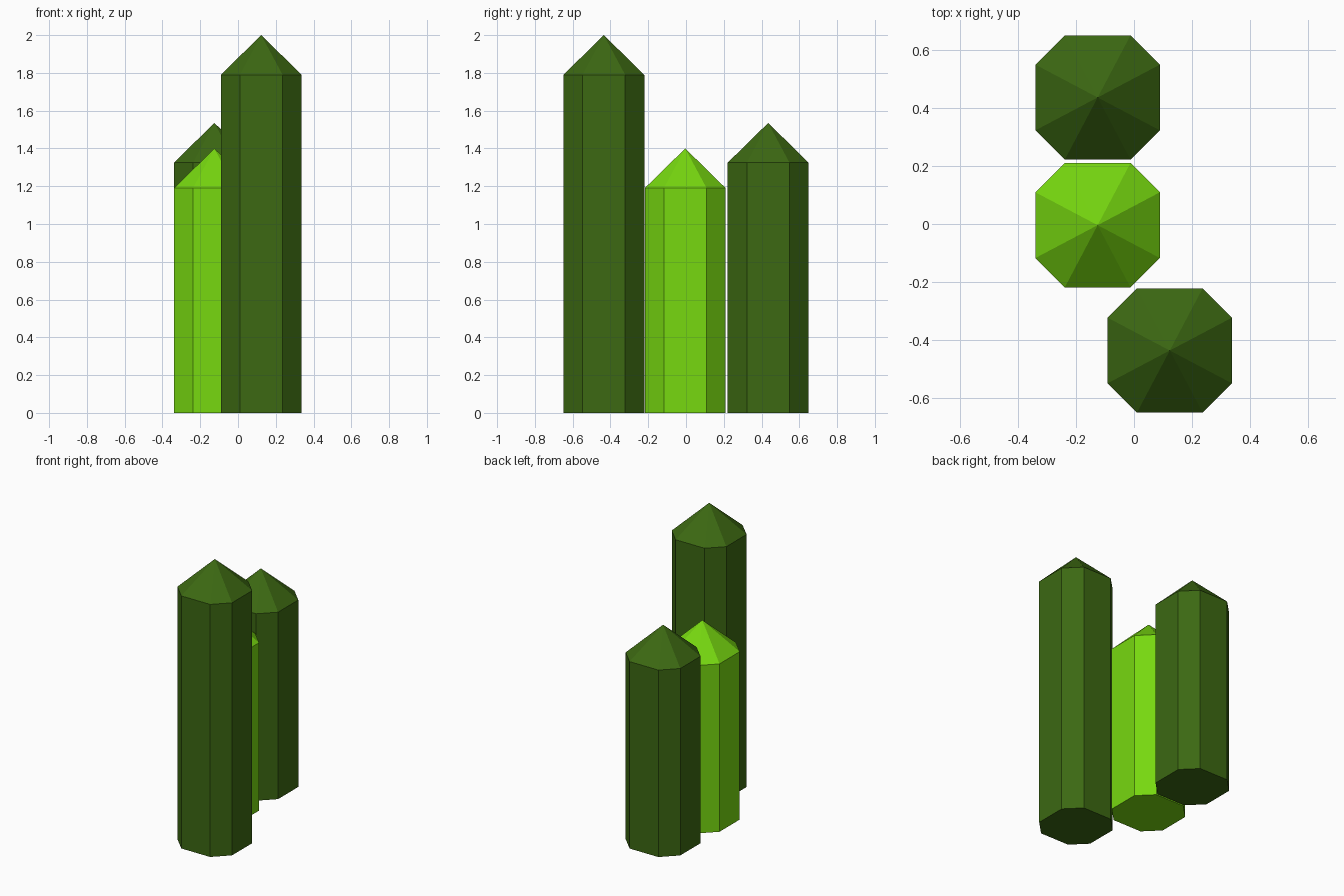
import bpy
import bmesh

cube = bpy.data.objects.get("Cube")
if cube:
    bpy.data.objects.remove(cube, do_unlink=True)

HALF = 0.214   # half width of each column
EDGE = 0.113   # half length of the four straight sides


def make_material(name, rgb):
    mat = bpy.data.materials.new(name)
    mat.use_nodes = True
    mat.diffuse_color = (*rgb, 1)
    bsdf = next(n for n in mat.node_tree.nodes if n.type == 'BSDF_PRINCIPLED')
    bsdf.inputs["Base Color"].default_value = (*rgb, 1)
    return mat


dark_green = make_material("dark green", (0.045, 0.140, 0.006))
lime_green = make_material("lime green", (0.184, 0.686, 0.005))


def make_column(name, x, y, shoulder, tip, mat):
    """Eight-sided column with a pointed top and a flat base."""
    outline = [(EDGE, -HALF), (HALF, -EDGE), (HALF, EDGE), (EDGE, HALF),
               (-EDGE, HALF), (-HALF, EDGE), (-HALF, -EDGE), (-EDGE, -HALF)]
    bm = bmesh.new()
    low = [bm.verts.new((px, py, 0)) for px, py in outline]
    high = [bm.verts.new((px, py, shoulder)) for px, py in outline]
    apex = bm.verts.new((0, 0, tip))
    bm.faces.new(low[::-1])
    for i in range(8):
        j = (i + 1) % 8
        bm.faces.new((low[i], low[j], high[j], high[i]))
        bm.faces.new((high[i], high[j], apex))
    mesh = bpy.data.meshes.new(name)
    bm.to_mesh(mesh)
    bm.free()
    mesh.materials.append(mat)
    obj = bpy.data.objects.new(name, mesh)
    obj.location = (x, y, 0)
    bpy.context.collection.objects.link(obj)


# Three columns, from front to back
make_column("front_tall_column", 0.123, -0.435, 1.79, 2.0, dark_green)
make_column("middle_short_column", -0.125, -0.004, 1.19, 1.40, lime_green)
make_column("back_column", -0.125, 0.435, 1.325, 1.535, dark_green)
